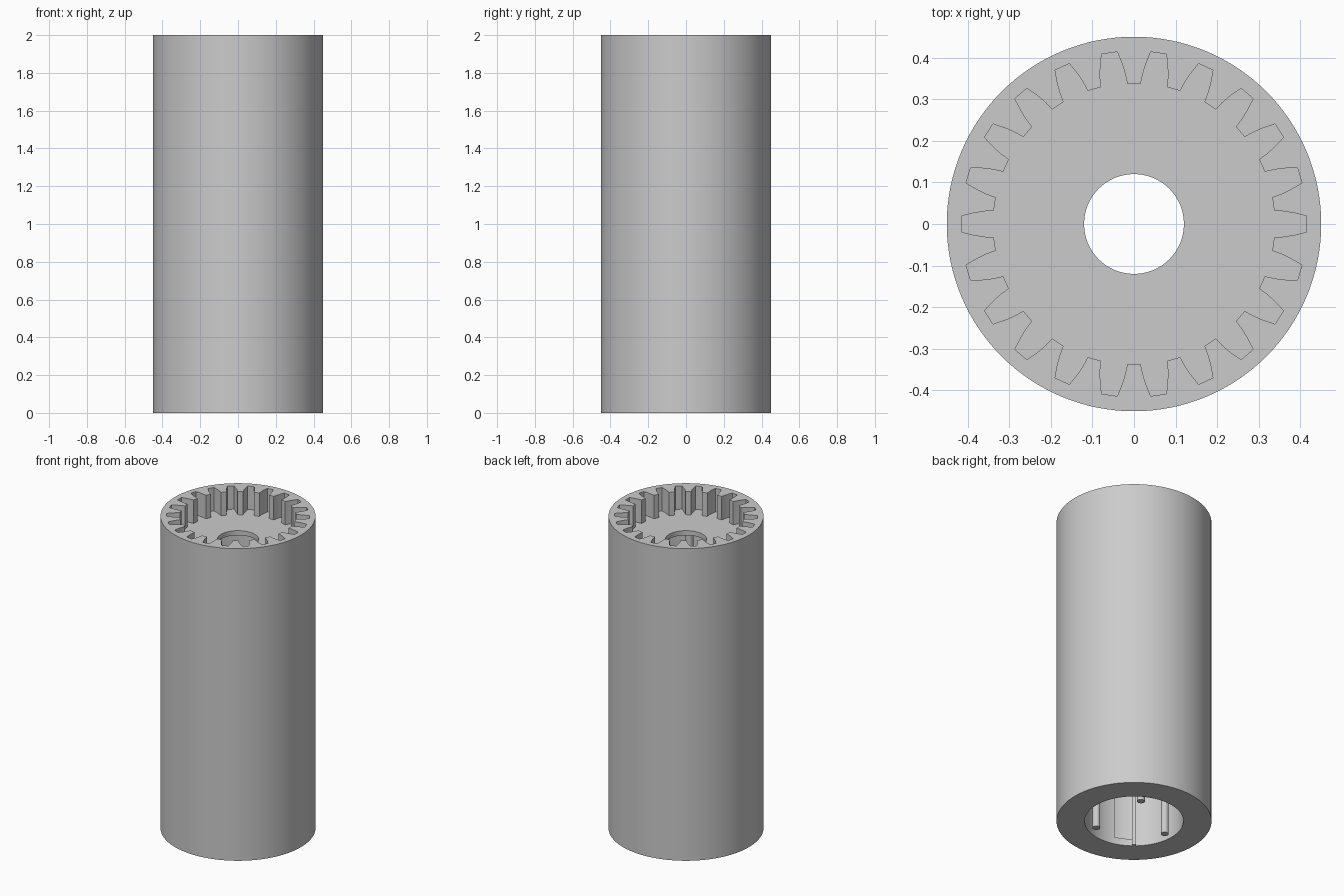
import bpy, bmesh
from math import sin, cos, pi, radians, atan2
from mathutils import Matrix

cube = bpy.data.objects.get("Cube")
if cube:
    bpy.data.objects.remove(cube)

HEIGHT, OUTER, CAVITY, HOLE = 2.0, 0.45, 0.287, 0.12
FLOOR, CEILING = 1.85, 1.82
TEETH = 22

grey = bpy.data.materials.new("light_grey")
grey.use_nodes = True
colour = (0.6, 0.6, 0.6, 1)
grey.diffuse_color = colour
grey.node_tree.nodes["Principled BSDF"].inputs["Base Color"].default_value = colour


def polar(r, a):
    return (r * cos(a), r * sin(a))


def circle(r, sides):
    return [polar(r, 2 * pi * i / sides) for i in range(sides)]


def prism(name, outline, z0, z1):
    """Extrude a closed outline from z0 to z1."""
    bm = bmesh.new()
    face = bm.faces.new([bm.verts.new((x, y, z0)) for x, y in outline])
    top = bmesh.ops.extrude_face_region(bm, geom=[face])["geom"]
    verts = [v for v in top if isinstance(v, bmesh.types.BMVert)]
    bmesh.ops.translate(bm, verts=verts, vec=(0, 0, z1 - z0))
    bmesh.ops.recalc_face_normals(bm, faces=bm.faces)
    mesh = bpy.data.meshes.new(name)
    bm.to_mesh(mesh)
    bm.free()
    mesh.materials.append(grey)
    ob = bpy.data.objects.new(name, mesh)
    bpy.context.collection.objects.link(ob)
    return ob


def select(ob):
    bpy.ops.object.select_all(action='DESELECT')
    ob.select_set(True)
    bpy.context.view_layer.objects.active = ob


def cut(ob, cutter):
    cutter.hide_render = True
    mod = ob.modifiers.new("cut", 'BOOLEAN')
    mod.operation, mod.solver, mod.object = 'DIFFERENCE', 'EXACT', cutter
    select(ob)
    bpy.ops.object.modifier_apply(modifier=mod.name)
    bpy.data.objects.remove(cutter)


def smooth(ob):
    select(ob)
    bpy.ops.object.shade_smooth_by_angle(angle=radians(25))


# Outline of the toothed socket: radius and half width of each gap
flank = [(0.337, 0.032), (0.36, 0.0305), (0.385, 0.0265), (0.415, 0.019)]
gap = [(x, -w) for x, w in flank] + [(x, w) for x, w in reversed(flank)]
socket = []
for i in range(TEETH):
    turn = Matrix.Rotation(2 * pi * i / TEETH, 2)
    for x, y in gap:
        socket.append((turn[0][0] * x + turn[0][1] * y,
                       turn[1][0] * x + turn[1][1] * y))

# Housing with the toothed socket, centre hole and lower cavity
housing = prism("housing", circle(OUTER, 128), 0, HEIGHT)
cut(housing, prism("socket_cutter", socket, FLOOR, HEIGHT + 0.1))
cut(housing, prism("cavity_cutter", circle(CAVITY, 96), -0.1, CEILING))
cut(housing, prism("hole_cutter", circle(HOLE, 64), CEILING - 0.1, FLOOR + 0.1))

# Shallow recess in the cavity wall
start, end, steps = radians(232), radians(252.7), 8
arc = [start + (end - start) * i / steps for i in range(steps + 1)]
sector = [polar(0.303, a) for a in arc] + [polar(0.25, a) for a in reversed(arc)]
cut(housing, prism("recess_cutter", sector, 0.045, 0.5))
smooth(housing)

# Narrow rib beside the recess
rib = prism("cavity_rib", [(0.27, -0.011), (0.295, -0.011),
                           (0.295, 0.011), (0.27, 0.011)], 0, CEILING + 0.01)
rib.data.transform(Matrix.Rotation(radians(230), 4, 'Z'))

# Three long pins inside the cavity
for i, angle in enumerate((60, 180, 300)):
    cx, cy = polar(0.233, radians(angle))
    pin = prism(f"pin_{i + 1}", [(cx + x, cy + y) for x, y in circle(0.023, 24)],
                0, CEILING + 0.01)
    smooth(pin)
